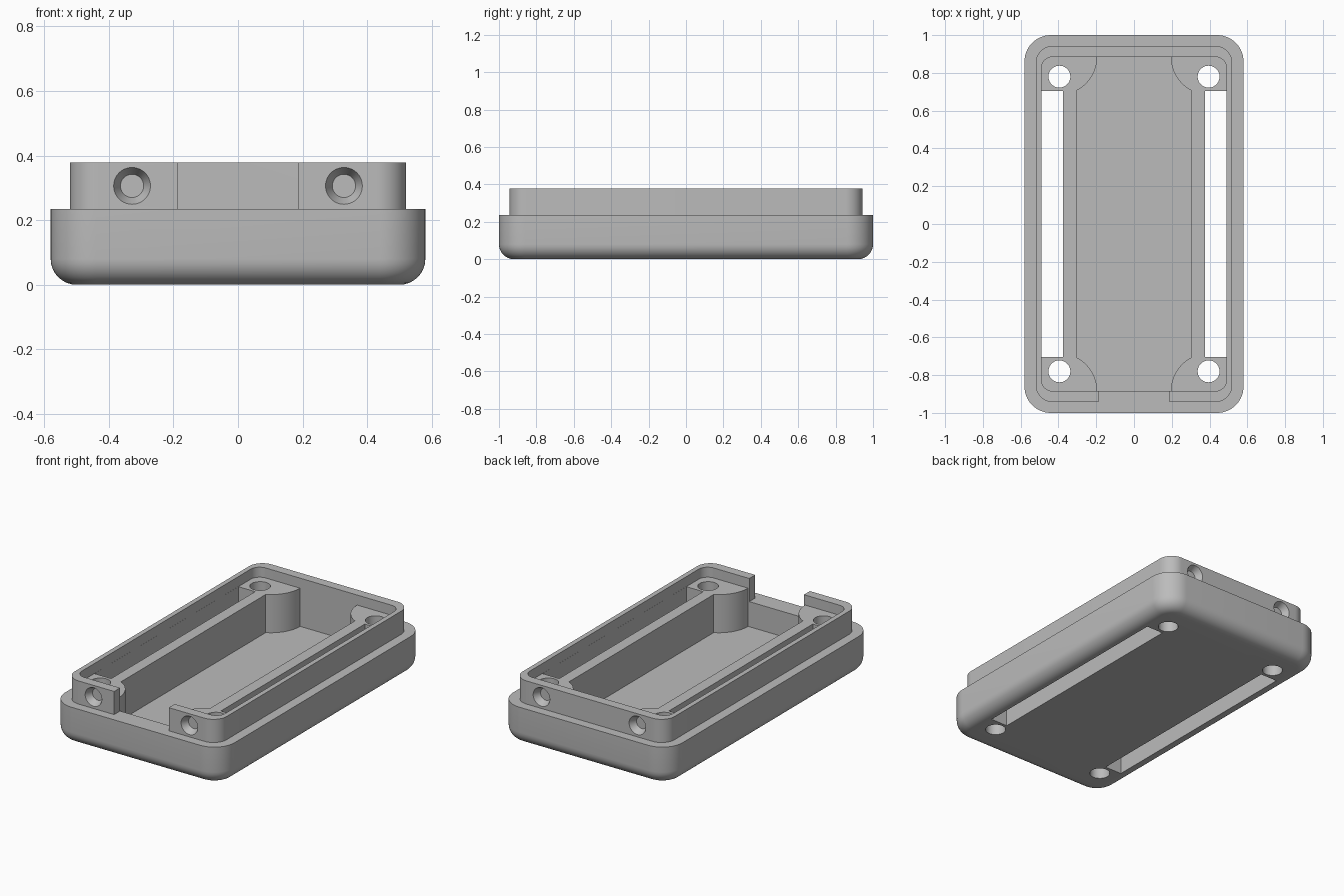
import bpy, bmesh
from math import pi, sin, cos, acos
from mathutils import Matrix, Vector

if "Cube" in bpy.data.objects:
    bpy.data.objects.remove(bpy.data.objects["Cube"], do_unlink=True)

STEP_Z, TOP_Z, FLOOR_Z, POST_Z = 0.235, 0.378, 0.08, 0.316

grey = bpy.data.materials.new("plain_grey")
grey.use_nodes = True
grey.diffuse_color = (0.5, 0.5, 0.5, 1)
grey.node_tree.nodes["Principled BSDF"].inputs["Base Color"].default_value = (0.5, 0.5, 0.5, 1)


def make_object(name, bm):
    bmesh.ops.recalc_face_normals(bm, faces=bm.faces[:])
    mesh = bpy.data.meshes.new(name)
    bm.to_mesh(mesh)
    bm.free()
    mesh.materials.append(grey)
    obj = bpy.data.objects.new(name, mesh)
    bpy.context.collection.objects.link(obj)
    return obj


def rounded_ring(bm, hx, hy, r, z, steps=14):
    """Ring of vertices round a rounded rectangle."""
    ring = []
    for k, (sx, sy) in enumerate([(1, 1), (-1, 1), (-1, -1), (1, -1)]):
        for i in range(steps + 1):
            a = (k + i / steps) * pi / 2
            ring.append(bm.verts.new((sx * (hx - r) + r * cos(a), sy * (hy - r) + r * sin(a), z)))
    return ring


def prism(bm, outline, z0, z1):
    low = [bm.verts.new((x, y, z0)) for x, y in outline]
    high = [bm.verts.new((x, y, z1)) for x, y in outline]
    bm.faces.new(low)
    bm.faces.new(high)
    for i in range(len(low)):
        j = (i + 1) % len(low)
        bm.faces.new((low[i], low[j], high[j], high[i]))


def box(bm, x0, x1, y0, y1, z0, z1):
    prism(bm, [(x0, y0), (x1, y0), (x1, y1), (x0, y1)], z0, z1)


def cone(bm, r1, r2, depth, matrix):
    bmesh.ops.create_cone(bm, cap_ends=True, segments=40, radius1=r1, radius2=r2,
                          depth=depth, matrix=matrix)


def apply_boolean(target, tool, operation):
    mod = target.modifiers.new(operation, "BOOLEAN")
    mod.operation, mod.solver, mod.object = operation, "EXACT", tool
    bpy.context.view_layer.objects.active = target
    bpy.ops.object.modifier_apply(modifier=mod.name)
    bpy.data.objects.remove(tool, do_unlink=True)


# Tray shell: filleted base, step, raised lip and inner cavity
bm = bmesh.new()
fillet = 0.08
rings = []
for i in range(9):
    a = i / 8 * pi / 2
    inset = fillet * (1 - sin(a))
    rings.append(rounded_ring(bm, 0.58 - inset, 1 - inset, 0.14 - inset, fillet * (1 - cos(a))))
for hx, hy, r, z in [(0.58, 1, 0.14, STEP_Z), (0.52, 0.943, 0.09, STEP_Z), (0.52, 0.943, 0.09, TOP_Z),
                     (0.49, 0.885, 0.06, TOP_Z), (0.49, 0.885, 0.06, FLOOR_Z)]:
    rings.append(rounded_ring(bm, hx, hy, r, z))
for a, b in zip(rings, rings[1:]):
    for i in range(len(a)):
        j = (i + 1) % len(a)
        bm.faces.new((a[i], a[j], b[j], b[i]))
bm.faces.new(rings[0])
bm.faces.new(rings[-1])
tray = make_object("housing_tray", bm)

# Side rails with quarter-round corner posts
bm = bmesh.new()
post_x, post_y, post_r, rail_x = 0.395, 0.885, 0.2, 0.305
start = acos((post_x - rail_x) / post_r)
arc = [(post_x - post_r * cos(start * (1 - i / 16)), post_y - post_r * sin(start * (1 - i / 16)))
       for i in range(17)]
half = arc + [(arc[-1][0], 0.9), (0.5, 0.9)]
outline = half + [(x, -y) for x, y in reversed(half)]
for side in (1, -1):
    prism(bm, [(side * x, y) for x, y in outline], 0.04, POST_Z)
apply_boolean(tray, make_object("rails_and_posts", bm), "UNION")

# Openings: long slots, screw holes, countersinks and the front gap
bm = bmesh.new()
box(bm, -0.187, 0.187, -1.1, -0.8, STEP_Z, 0.5)
for side in (1, -1):
    xs = sorted((side * 0.375, side * 0.4895))
    box(bm, xs[0], xs[1], -0.703, 0.703, -0.1, 0.5)
    for end in (1, -1):
        cone(bm, 0.058, 0.058, 1, Matrix.Translation((side * 0.395, end * 0.78, 0.2)))
        turn = Vector((0, 0, 1)).rotation_difference(Vector((0, -end, 0))).to_matrix().to_4x4()
        cone(bm, 0.058, 0.036, 0.044, Matrix.Translation((side * 0.328, end * 0.923, 0.306)) @ turn)
apply_boolean(tray, make_object("openings", bm), "DIFFERENCE")

bpy.ops.object.select_all(action="DESELECT")
tray.select_set(True)
bpy.context.view_layer.objects.active = tray
bpy.ops.object.shade_smooth_by_angle(angle=pi / 6)
